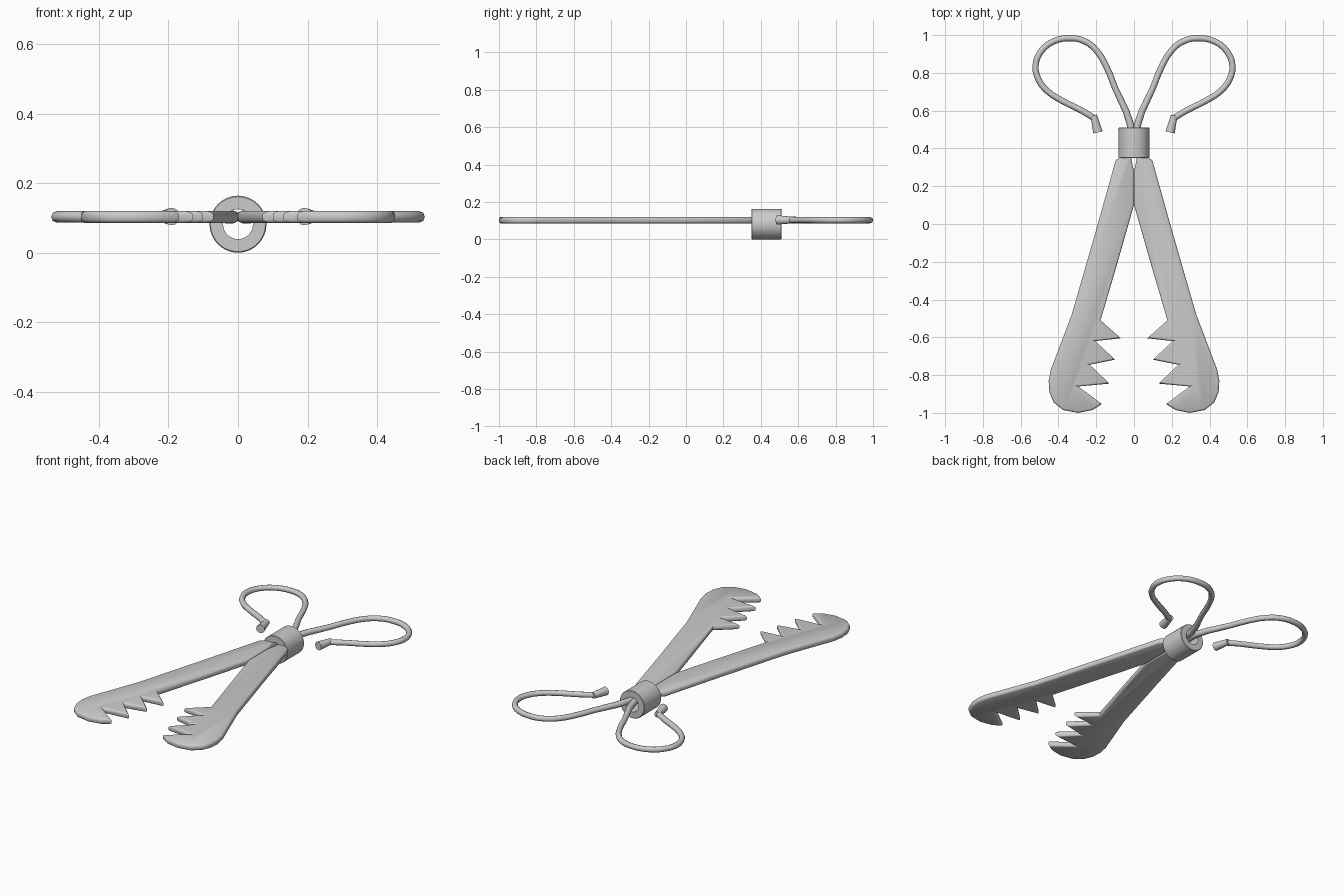
import bpy, bmesh, math
from mathutils import Vector

if "Cube" in bpy.data.objects:
    bpy.data.objects.remove(bpy.data.objects["Cube"])

Z = 0.103


def finish(obj, mirror=True):
    bpy.ops.object.select_all(action='DESELECT')
    obj.select_set(True)
    bpy.context.view_layer.objects.active = obj
    if obj.type == 'MESH':
        bpy.ops.object.shade_smooth_by_angle(angle=math.radians(40))
    if mirror:
        m = obj.modifiers.new("mirror", 'MIRROR')
        m.use_mirror_merge = False


def mesh_object(name, bm, mirror=True):
    bmesh.ops.recalc_face_normals(bm, faces=bm.faces)
    me = bpy.data.meshes.new(name)
    bm.to_mesh(me)
    bm.free()
    obj = bpy.data.objects.new(name, me)
    bpy.context.collection.objects.link(obj)
    finish(obj, mirror)
    return obj


# Toothed jaws: flat outline, thickened, with rounded rims
outline = [(0.03, 0.45), (0.04, 0.40), (0.075, 0.355), (0.098, 0.335),
           (0.20, -0.03), (0.33, -0.48), (0.44, -0.77), (0.452, -0.83), (0.448, -0.89),
           (0.425, -0.945), (0.375, -0.985), (0.295, -1.0), (0.22, -0.985),
           (0.17, -0.953), (0.295, -0.86), (0.13, -0.845),
           (0.235, -0.745), (0.10, -0.718), (0.205, -0.62), (0.07, -0.605),
           (0.177, -0.51), (0.08, -0.18), (0.0, 0.10), (0.0, 0.28),
           (0.014, 0.34), (0.005, 0.45)]
bm = bmesh.new()
face = bm.faces.new([bm.verts.new((x, y, Z - 0.008)) for x, y in outline])
ext = bmesh.ops.extrude_face_region(bm, geom=[face])
bmesh.ops.translate(bm, vec=(0, 0, 0.016), verts=[v for v in ext["geom"] if isinstance(v, bmesh.types.BMVert)])
bmesh.ops.recalc_face_normals(bm, faces=bm.faces)
caps = [f for f in bm.faces if abs(f.normal.z) > 0.9]
for thickness, depth in ((0.004, 0.006), (0.005, 0.003)):
    bmesh.ops.inset_region(bm, faces=caps, thickness=thickness, depth=depth, use_even_offset=True)
mesh_object("toothed_jaws", bm)

# Wire handle loops
path = [(0.03, 0.39), (0.016, 0.46), (0.02, 0.53), (0.10, 0.72), (0.145, 0.83),
        (0.20, 0.92), (0.26, 0.967), (0.34, 0.984), (0.43, 0.965), (0.495, 0.91),
        (0.521, 0.84), (0.508, 0.77), (0.46, 0.705), (0.38, 0.652), (0.28, 0.602), (0.21, 0.56)]
cu = bpy.data.curves.new("handle_loops", 'CURVE')
cu.dimensions = '3D'
cu.bevel_depth = 0.0165
cu.bevel_resolution = 2
cu.resolution_u = 3
cu.use_fill_caps = True
sp = cu.splines.new('BEZIER')
sp.bezier_points.add(len(path) - 1)
for p, (x, y) in zip(sp.bezier_points, path):
    p.co = (x, y, Z)
    p.handle_left_type = p.handle_right_type = 'AUTO'
for p in sp.bezier_points[:3]:
    p.radius = 1.15
handle = bpy.data.objects.new("handle_loops", cu)
bpy.context.collection.objects.link(handle)
finish(handle)

# Short thicker tips on the wire ends
a, b = Vector((0.213, 0.575, Z + 0.001)), Vector((0.191, 0.485, Z + 0.001))
bpy.ops.mesh.primitive_cylinder_add(vertices=16, radius=0.025, depth=(b - a).length)
bm = bmesh.new()
bm.from_mesh(bpy.context.object.data)
bpy.data.objects.remove(bpy.context.object)
bmesh.ops.rotate(bm, verts=bm.verts, matrix=(b - a).to_track_quat('Z', 'Y').to_matrix())
bmesh.ops.translate(bm, verts=bm.verts, vec=(a + b) / 2)
for v in bm.verts:
    if v.co.y > 0.53:  # taper towards the wire
        v.co = a + (v.co - a) * 0.7
mesh_object("handle_tips", bm)

# Collar holding both arms: lathed tube along y
bm = bmesh.new()
prof = [(0.043, 0.35), (0.079, 0.35), (0.082, 0.353), (0.082, 0.507), (0.079, 0.51), (0.043, 0.51)]
vs = [bm.verts.new((r, y, 0)) for r, y in prof]
es = [bm.edges.new((vs[i], vs[(i + 1) % len(vs)])) for i in range(len(vs))]
bmesh.ops.spin(bm, geom=vs + es, cent=(0, 0, 0), axis=(0, 1, 0), angle=math.tau, steps=32)
bmesh.ops.remove_doubles(bm, verts=bm.verts, dist=1e-5)
bmesh.ops.translate(bm, verts=bm.verts, vec=(0, 0, 0.082))
mesh_object("collar", bm, mirror=False)
